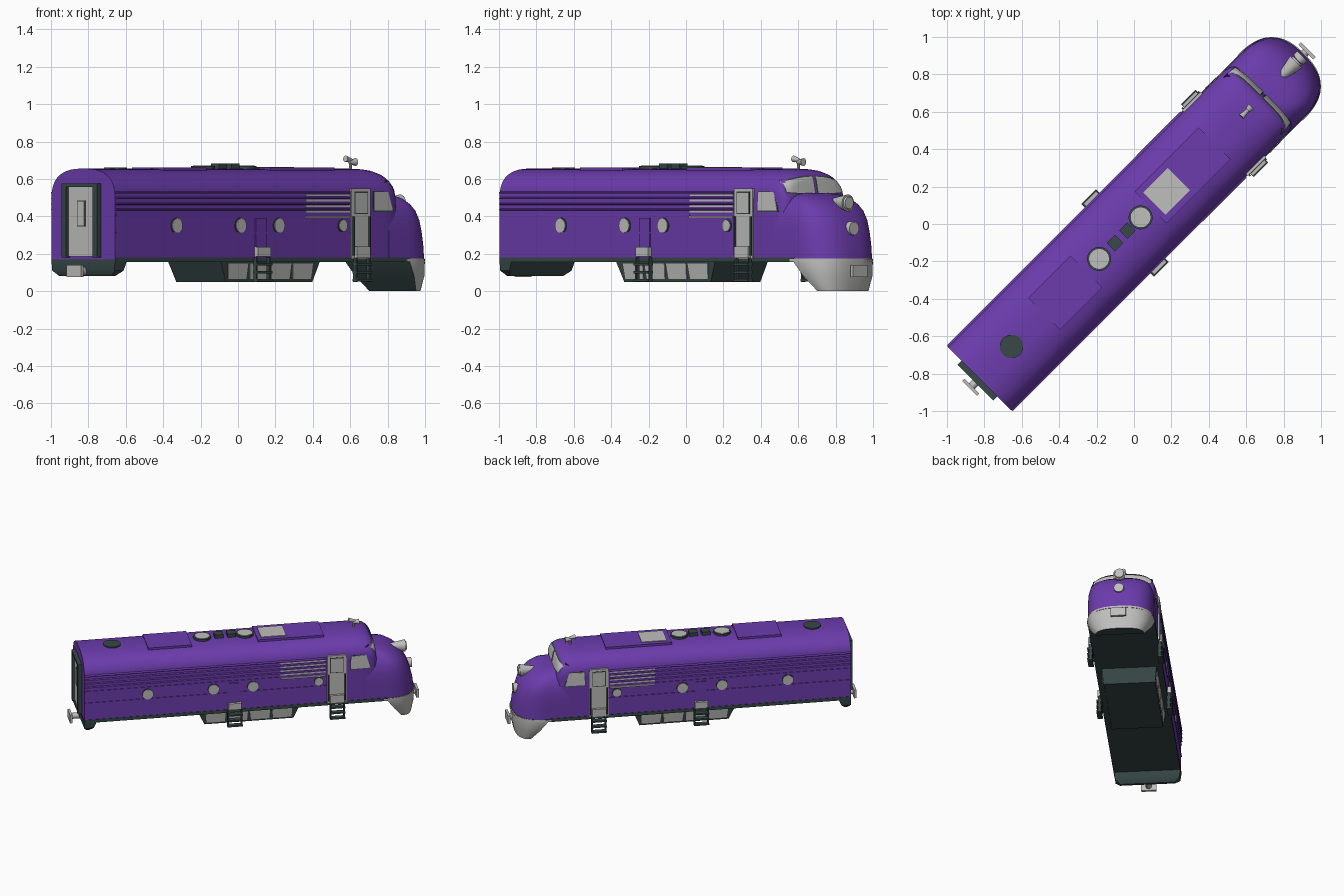
import bpy, bmesh, math
from mathutils import Vector, Matrix
from mathutils.bvhtree import BVHTree

if "Cube" in bpy.data.objects:
    bpy.data.objects.remove(bpy.data.objects["Cube"])


def material(name, rgb):
    m = bpy.data.materials.new(name)
    m.use_nodes = True
    m.diffuse_color = (*rgb, 1)
    m.node_tree.nodes["Principled BSDF"].inputs["Base Color"].default_value = (*rgb, 1)
    return m


PURPLE = material("purple paint", (0.15, 0.045, 0.42))
GREY = material("light grey", (0.52, 0.52, 0.51))
DARK = material("dark green grey", (0.04, 0.065, 0.065))
TURN = Matrix.Rotation(math.radians(45), 4, "Z")  # the train stands diagonally
HALF = 0.24
SIDES = ((-1, "left"), (1, "right"))


# Parts are built with x along the train (nose positive), then turned
def finish(name, bm, mat, rule=None, extra=None):
    bmesh.ops.recalc_face_normals(bm, faces=bm.faces[:])
    me = bpy.data.meshes.new(name)
    me.materials.append(mat)
    if rule:
        me.materials.append(extra)
        for f in bm.faces:
            f.material_index = int(rule(f))
    bmesh.ops.transform(bm, matrix=TURN, verts=bm.verts[:])
    bm.to_mesh(me)
    bm.free()
    me.shade_smooth()
    me.set_sharp_from_angle(angle=math.radians(35))
    ob = bpy.data.objects.new(name, me)
    bpy.context.collection.objects.link(ob)
    return ob


def loft_mesh(rings):
    bm = bmesh.new()
    vs = [[bm.verts.new(p) for p in r] for r in rings]
    n = len(vs[0])
    for a, b in zip(vs, vs[1:]):
        for i in range(n):
            j = (i + 1) % n
            bm.faces.new((a[i], a[j], b[j], b[i]))
    bm.faces.new(vs[0])
    bm.faces.new(vs[-1][::-1])
    return bm


def loft(name, rings, mat, rule=None, extra=None):
    return finish(name, loft_mesh(rings), mat, rule, extra)


def rect(u0, u1, w, z):
    return [(u0, -w, z), (u1, -w, z), (u1, w, z), (u0, w, z)]


def box(name, u, v, z, mat):
    rings = [[(a, b, c) for a, b in ((u[0], v[0]), (u[1], v[0]), (u[1], v[1]), (u[0], v[1]))] for c in z]
    return loft(name, rings, mat)


def side_box(name, side, u, v, z, mat):
    return box(name, u, sorted((side * v[0], side * v[1])), z, mat)


def plate(name, side, pts, v0, v1, mat):
    return loft(name, [[(u, side * (v + d), z) for u, v, z in pts] for d in (v0, v1)], mat)


def cone(name, start, end, r1, r2, mat, seg=28):
    a, b = Vector(start), Vector(end)
    bm = bmesh.new()
    place = Matrix.Translation((a + b) / 2) @ (b - a).to_track_quat("Z", "Y").to_matrix().to_4x4()
    bmesh.ops.create_cone(bm, cap_ends=True, segments=seg, radius1=r1, radius2=r2,
                          depth=(b - a).length, matrix=place)
    return finish(name, bm, mat)


def arc(n, power, start):
    for i in range(n + 1):
        t = math.radians(start + (90 - start) * i / n)
        s = math.sin(t)
        yield max(math.cos(t), 0) ** power, math.copysign(abs(s) ** power, s)


# Main body: arched section along the train, shrinking into the cab front
half = [(HALF, 0.17), (HALF, 0.3), (HALF, 0.4)]
half += [(HALF * c, 0.49 + 0.165 * s) for c, s in arc(16, 0.77, 0)]
section = half + [(-v, z) for v, z in half[-2::-1]]
stations = [(-1.17, 1), (0.8, 1), (0.86, 0.995), (0.9, 0.98), (0.935, 0.94),
            (0.955, 0.87), (0.968, 0.78), (0.985, 0.45)]
rings = [[(u, v * (1 - 0.3 * (1 - s)), z if z < 0.4 else 0.4 + (z - 0.4) * s) for v, z in section]
         for u, s in stations]
shell = loft_mesh(rings)
surface = BVHTree.FromBMesh(shell)
finish("body", shell, PURPLE)


# Rounded nose from stacked outlines
def outline(u0, tip, w, z):
    return [(u0 + (tip - u0) * c, w * s, z) for c, s in arc(32, 0.8, -90)]


levels = [(0.165, 1.05, 1.282, 0.24), (0.25, 1.05, 1.272, 0.24), (0.32, 1.05, 1.255, 0.24),
          (0.38, 1.05, 1.235, 0.236), (0.43, 1.05, 1.205, 0.225), (0.465, 1.04, 1.17, 0.208),
          (0.495, 1.02, 1.125, 0.18), (0.515, 0.99, 1.07, 0.14), (0.526, 0.96, 1.0, 0.08)]
loft("nose", [[(0.9, -w, z)] + outline(u0, tip, w, z) + [(0.9, w, z)]
              for z, u0, tip, w in levels], PURPLE)

# Pilot apron: grey front skin, dark back and underside
loft("pilot", [outline(1.05, 1.283, 0.243, 0.175), outline(1.06, 1.283, 0.242, 0.15),
               outline(1.11, 1.28, 0.222, 0.08), outline(1.17, 1.262, 0.176, 0)],
     GREY, lambda f: f.normal.x < -0.3 or abs(f.normal.z) > 0.8, DARK)
loft("pilot_band", [outline(1.03, 1.288, 0.247, z) for z in (0.158, 0.172)], GREY)


# Windshield panes projected onto the cab front
def pane(name, side, v0, v1, grow, lift, mat):
    bm = bmesh.new()
    cols = []
    for i in range(11):
        t = i / 10
        v = side * (v0 + (v1 - v0) * t)
        low, high = 0.518 + 0.012 * t - grow, 0.612 - 0.028 * t * t + grow
        col = []
        for j in range(7):
            z = low + (high - low) * j / 6
            hit = surface.ray_cast(Vector((2, v, z)), Vector((-1, 0, 0)))[0]
            col.append(bm.verts.new(((hit.x if hit else 0.92) + lift, v, z)))
        cols.append(col)
    for a, b in zip(cols, cols[1:]):
        for j in range(6):
            bm.faces.new((a[j], b[j], b[j + 1], a[j + 1]))
    finish(name, bm, mat)


for side, tag in SIDES:
    pane(tag + "_windshield_frame", side, 0.006, 0.217, 0.007, 0.003, DARK)
    pane(tag + "_windshield", side, 0.013, 0.21, 0, 0.006, GREY)

# Headlights
cone("upper_headlight_pod", (1.09, 0, 0.475), (1.225, 0, 0.472), 0.018, 0.045, GREY)
cone("upper_headlight_lens", (1.22, 0, 0.472), (1.235, 0, 0.472), 0.038, 0.032, GREY)
cone("lower_headlight", (1.2, 0, 0.335), (1.272, 0, 0.335), 0.038, 0.036, GREY)

# Underframe
box("sill", (-1.168, 1.06), (-0.243, 0.243), (0.155, 0.18), DARK)
loft("fuel_tank", [rect(-0.33, 0.42, 0.2, 0.16), rect(-0.28, 0.375, 0.187, 0.05)], DARK)
loft("rear_beam", [rect(-1.17, -1.08, 0.24, 0.16), rect(-1.17, -1.1, 0.235, 0.11),
                   rect(-1.15, -1.13, 0.2, 0.08)], DARK)

# Couplers
for name, a, b, c in (("front", 1.24, 1.3, 1.318), ("rear", -1.16, -1.225, -1.243)):
    cone(name + "_coupler_shaft", (a, 0, 0.108), (b, 0, 0.108), 0.022, 0.022, GREY, 12)
    box(name + "_coupler_plate", sorted((b, c)), (-0.055, 0.055), (0.075, 0.14), GREY)

# Rear door with gangway frame
for s in (-1, 1):
    box("gangway_post", (-1.2, -1.16), sorted((s * 0.1, s * 0.135)), (0.18, 0.57), DARK)
box("gangway_lintel", (-1.2, -1.16), (-0.135, 0.135), (0.556, 0.575), DARK)
box("rear_door", (-1.182, -1.16), (-0.1, 0.1), (0.185, 0.556), GREY)
box("rear_door_window_frame", (-1.186, -1.17), (-0.03, 0.03), (0.345, 0.485), DARK)
box("rear_door_window", (-1.189, -1.17), (-0.024, 0.024), (0.351, 0.479), GREY)

for side, tag in SIDES:
    # Side strakes with grey grille strips under their front ends
    for z in (0.438, 0.468, 0.498, 0.528):
        loft(tag + "_strake", [[(u, side * 0.225, z - 0.008), (u, side * 0.249, z - 0.005),
                                (u, side * 0.249, z), (u, side * 0.225, z + 0.012)]
                               for u in (-1.165, 0.6)], PURPLE)
        side_box(tag + "_grille_strip", side, (0.27, 0.6), (0.23, 0.245), (z - 0.018, z - 0.008), GREY)
    for z, end in ((0.405, 0.27), (0.312, 0.61)):
        side_box(tag + "_belt_line", side, (-1.165, end), (0.23, 0.245), (z - 0.004, z + 0.004), PURPLE)
    side_box(tag + "_handrail", side, (0.27, 0.6), (0.235, 0.25), (0.39, 0.402), GREY)

    # Portholes
    for u, r in ((-0.705, 0.038), (-0.222, 0.038), (0.068, 0.038), (0.55, 0.03)):
        cone(tag + "_porthole_rim", (u, side * 0.23, 0.35), (u, side * 0.244, 0.35), r + 0.005, r + 0.005, DARK)
        cone(tag + "_porthole", (u, side * 0.23, 0.35), (u, side * 0.248, 0.35), r, r, GREY)

    # Cab door
    side_box(tag + "_cab_door", side, (0.612, 0.752), (0.22, 0.248), (0.175, 0.55), GREY)
    side_box(tag + "_door_window_frame", side, (0.632, 0.732), (0.24, 0.25), (0.412, 0.532), DARK)
    side_box(tag + "_door_window", side, (0.638, 0.726), (0.24, 0.252), (0.418, 0.526), GREY)
    for u in (0.618, 0.74):
        side_box(tag + "_door_rail", side, (u, u + 0.008), (0.24, 0.258), (0.19, 0.4), DARK)
    side_box(tag + "_door_step", side, (0.632, 0.735), (0.24, 0.268), (0.178, 0.24), GREY)

    # Cab side window
    for name, g, d, mat in (("_cab_window_frame", 0.006, 0.003, DARK), ("_cab_window", 0, 0.006, GREY)):
        plate(tag + name, side, [(0.785 - g, HALF, 0.43 - g), (0.93 + g, 0.236, 0.43 - g),
                                 (0.9 + g, 0.231, 0.53 + g), (0.79 - g, 0.238, 0.53 + g)], -0.01, d, mat)

    # Mid-body step panel
    side_box(tag + "_step_panel", side, (-0.11, -0.03), (0.23, 0.247), (0.18, 0.39), PURPLE)
    side_box(tag + "_step_box", side, (-0.115, -0.02), (0.23, 0.268), (0.185, 0.235), GREY)

    # Ladders
    for u in (-0.068, 0.685):
        for e in (-0.055, 0.045):
            side_box(tag + "_ladder_rail", side, (u + e, u + e + 0.01), (0.24, 0.262), (0.05, 0.18), DARK)
        for z in (0.052, 0.095, 0.138):
            side_box(tag + "_ladder_rung", side, (u - 0.055, u + 0.055), (0.236, 0.275), (z, z + 0.012), DARK)

    # Tank grilles
    for i in range(4):
        a = -0.275 + i * 0.163
        plate(tag + "_tank_grille", side, [(a + 0.01, 0.189, 0.064), (a + 0.145, 0.189, 0.064),
                                           (a + 0.15, 0.199, 0.148), (a, 0.199, 0.148)], -0.006, 0.004, GREY)

# Roof panels, hatch, fans and vents
box("rear_roof_panel", (-0.68, -0.36), (-0.12, 0.12), (0.63, 0.66), PURPLE)
box("front_roof_panel", (0.125, 0.61), (-0.12, 0.12), (0.63, 0.66), PURPLE)
box("roof_hatch", (0.155, 0.34), (-0.085, 0.085), (0.64, 0.665), GREY)
cone("rear_roof_vent", (-0.926, 0, 0.63), (-0.926, 0, 0.662), 0.063, 0.063, DARK)
for u in (-0.264, 0.05):
    cone("fan_ring", (u, 0, 0.63), (u, 0, 0.668), 0.064, 0.064, DARK)
    cone("fan_cover", (u, 0, 0.64), (u, 0, 0.671), 0.053, 0.053, GREY)
for u in (-0.144, -0.05):
    box("exhaust_stack", (u - 0.031, u + 0.031), (-0.031, 0.031), (0.63, 0.682), DARK)

# Horn
cone("horn_stalk", (0.85, 0, 0.63), (0.85, 0, 0.695), 0.008, 0.008, GREY, 10)
cone("front_horn", (0.84, 0, 0.69), (0.888, 0, 0.69), 0.008, 0.021, GREY, 16)
cone("rear_horn", (0.86, 0, 0.7), (0.812, 0, 0.708), 0.008, 0.017, GREY, 16)
